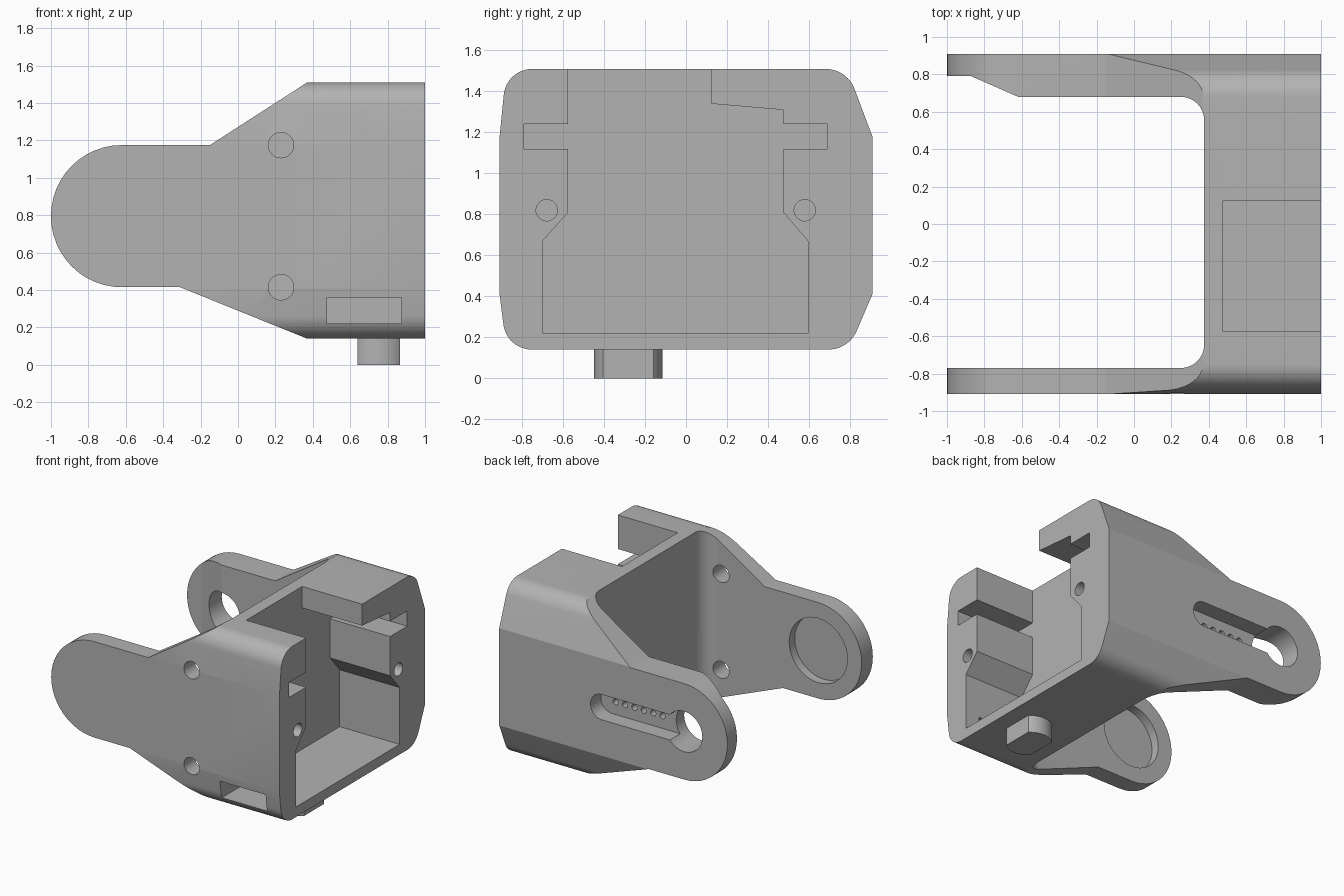
import bpy, bmesh, math
from mathutils import Vector

cube = bpy.data.objects.get("Cube")
if cube:
    bpy.data.objects.remove(cube, do_unlink=True)

grey = bpy.data.materials.new("plain grey")
grey.use_nodes = True
grey.diffuse_color = (0.45, 0.45, 0.45, 1)
grey.node_tree.nodes["Principled BSDF"].inputs["Base Color"].default_value = (0.45, 0.45, 0.45, 1)


def rounded(corners, steps=12):
    """Closed outline from (u, v) or (u, v, radius) corners."""
    out = []
    for i, c in enumerate(corners):
        p = Vector(c[:2])
        if len(c) == 2:
            out.append(p)
            continue
        a = (Vector(corners[i - 1][:2]) - p).normalized()
        b = (Vector(corners[(i + 1) % len(corners)][:2]) - p).normalized()
        half = a.angle(b) / 2
        centre = p + (a + b).normalized() * c[2] / math.sin(half)
        start = p + a * c[2] / math.tan(half) - centre
        end = p + b * c[2] / math.tan(half) - centre
        sweep = math.atan2(start.x * end.y - start.y * end.x, start.dot(end))
        for k in range(steps + 1):
            t = sweep * k / steps
            out.append(centre + Vector((start.x * math.cos(t) - start.y * math.sin(t),
                                        start.x * math.sin(t) + start.y * math.cos(t))))
    return out


def circle(u, v, r, n=40):
    return [Vector((u + r * math.cos(math.tau * k / n), v + r * math.sin(math.tau * k / n)))
            for k in range(n)]


def rect(u0, v0, u1, v1):
    return [(u0, v0), (u1, v0), (u1, v1), (u0, v1)]


def prism(name, outline, axis, lo, hi):
    """Extrude an outline along an axis from lo to hi."""
    place = {"X": lambda p, w: (w, p[0], p[1]),
             "Y": lambda p, w: (p[0], w, p[1]),
             "Z": lambda p, w: (p[0], p[1], w)}[axis]
    bm = bmesh.new()
    base = [bm.verts.new(place(p, lo)) for p in outline]
    top = [bm.verts.new(place(p, hi)) for p in outline]
    bm.faces.new(base)
    bm.faces.new(top)
    for i in range(len(base)):
        j = (i + 1) % len(base)
        bm.faces.new((base[i], base[j], top[j], top[i]))
    bmesh.ops.recalc_face_normals(bm, faces=bm.faces[:])
    mesh = bpy.data.meshes.new(name)
    bm.to_mesh(mesh)
    bm.free()
    mesh.materials.append(grey)
    obj = bpy.data.objects.new(name, mesh)
    bpy.context.collection.objects.link(obj)
    return obj


def combine(target, tool, operation="DIFFERENCE"):
    mod = target.modifiers.new("shape", "BOOLEAN")
    mod.operation, mod.solver, mod.object = operation, "EXACT", tool
    bpy.context.view_layer.objects.active = target
    bpy.ops.object.modifier_apply(modifier=mod.name)
    bpy.data.objects.remove(tool, do_unlink=True)


# Bracket: side silhouette crossed with the end section and the forked plan
side = rounded([(-1, 0.415, 0.379), (-0.31, 0.415), (0.37, 0.14), (1, 0.14),
                (1, 1.51), (0.37, 1.51), (-0.15, 1.175), (-1, 1.175, 0.379)])
section = rounded([(-0.91, 0.41), (-0.876, 0.14, 0.14), (0.794, 0.14, 0.15), (0.91, 0.41),
                   (0.91, 1.18), (0.786, 1.51, 0.15), (-0.877, 1.51, 0.14), (-0.91, 1.18)])
fork_gap = rounded([(-1.3, -0.77), (0.375, -0.77, 0.125), (0.375, 0.68, 0.125),
                    (-0.62, 0.68), (-0.87, 0.79), (-1.3, 0.79)])
bracket = prism("bracket", side, "Y", -1.2, 1.2)
combine(bracket, prism("section", section, "X", -1.4, 1.4), "INTERSECT")
combine(bracket, prism("fork_gap", fork_gap, "Z", -0.2, 1.8))

# Open pocket in the end, with side slots and a lip on top
pocket = [(-0.575, 1.7), (-0.575, 1.24), (-0.79, 1.24), (-0.79, 1.12), (-0.575, 1.12),
          (-0.575, 0.81), (-0.7, 0.67), (-0.7, 0.22), (0.595, 0.22), (0.595, 0.67),
          (0.475, 0.81), (0.475, 1.12), (0.69, 1.12), (0.69, 1.24), (0.475, 1.24),
          (0.475, 1.31), (0.125, 1.34), (0.125, 1.7)]
combine(bracket, prism("pocket", pocket, "X", 0.475, 1.3))

# Window through the front wall
combine(bracket, prism("window", rect(0.475, 0.22, 0.875, 0.36), "Y", -1.2, -0.6))

# Screw holes in the end face and the front arm
for y in (-0.68, 0.58):
    combine(bracket, prism("end_hole", circle(y, 0.82, 0.052), "X", 0.65, 1.2))
for z in (0.415, 1.175):
    combine(bracket, prism("arm_hole", circle(0.23, z, 0.068), "Y", -1.2, -0.55))

# Round recess inside the front arm
combine(bracket, prism("recess", circle(-0.62, 0.795, 0.255), "Y", -0.84, -0.5))

# Keyhole slot with a row of small holes in the back arm
slot = rounded([(-0.62, 0.695), (0.2, 0.695, 0.099), (0.2, 0.895, 0.099), (-0.62, 0.895)])
combine(bracket, prism("slot", slot, "Y", 0.78, 1.2))
combine(bracket, prism("pivot_hole", circle(-0.62, 0.795, 0.16), "Y", 0.5, 1.2))
for k in range(6):
    combine(bracket, prism("small_hole", circle(0.07 - 0.082 * k, 0.795, 0.024, 16), "Y", 0.5, 0.85))

# Locating peg: a round pin with two flats
peg = prism("locating_peg", circle(0.7525, -0.2825, 0.1675, 64), "Z", 0, 0.17)
combine(peg, prism("flats", rect(0.64, -0.6, 0.865, 0.1), "Z", -0.2, 0.4), "INTERSECT")

for obj in (bracket, peg):
    bpy.ops.object.select_all(action="DESELECT")
    obj.select_set(True)
    bpy.context.view_layer.objects.active = obj
    bpy.ops.object.shade_smooth_by_angle(angle=math.radians(15))
